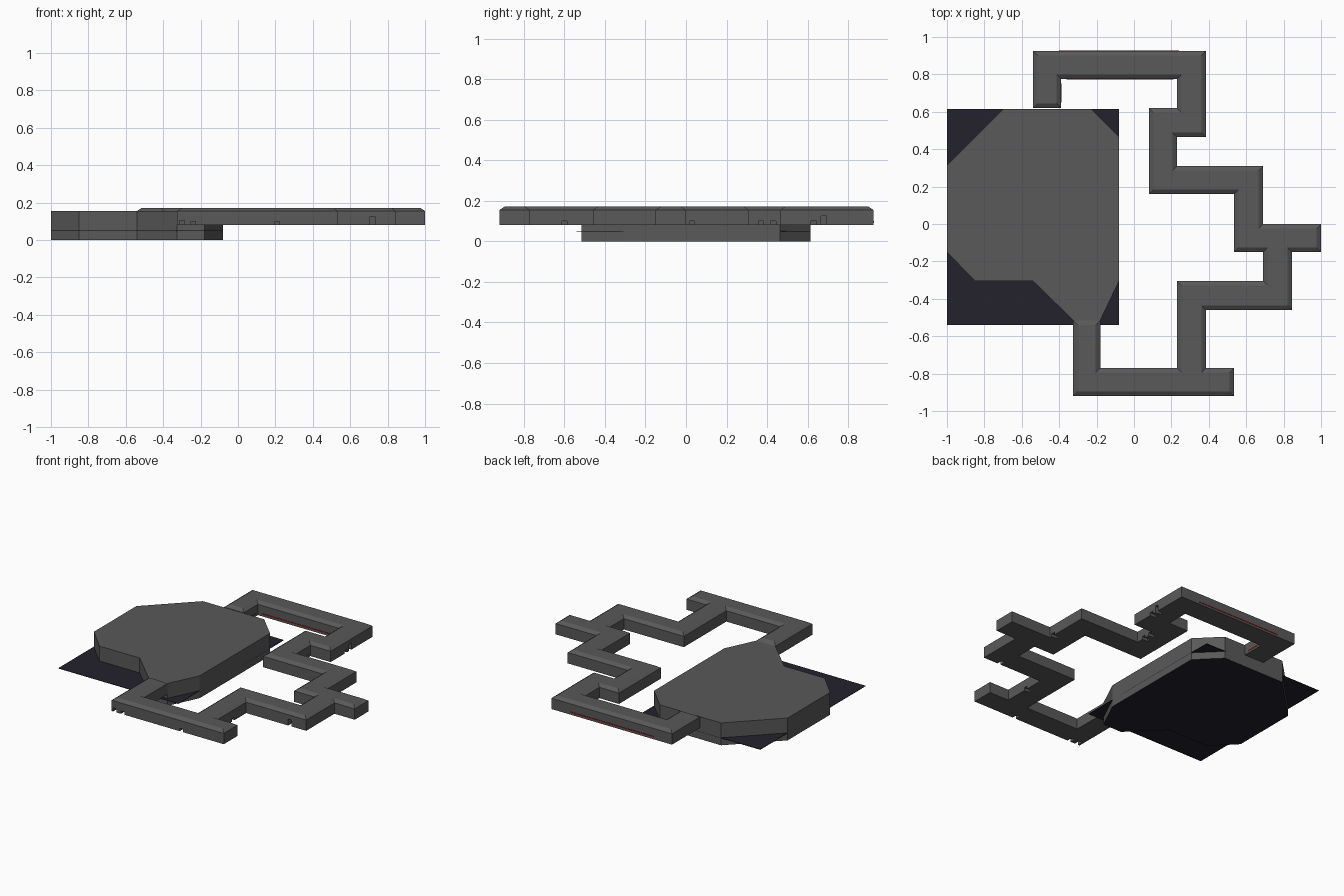
import bpy, bmesh
from mathutils import Vector

if "Cube" in bpy.data.objects:
    bpy.data.objects.remove(bpy.data.objects["Cube"])


def material(name, rgb):
    m = bpy.data.materials.new(name)
    m.diffuse_color = (*rgb, 1)
    m.use_nodes = True
    m.node_tree.nodes["Principled BSDF"].inputs["Base Color"].default_value = m.diffuse_color
    return m


GREY = material("hull grey", (0.1, 0.1, 0.1))
NAVY = material("dark navy", (0.017, 0.016, 0.026))
RED = material("dark red", (0.25, 0.012, 0.012))


def finish(name, bm, mats):
    bmesh.ops.recalc_face_normals(bm, faces=bm.faces)
    me = bpy.data.meshes.new(name)
    bm.to_mesh(me)
    bm.free()
    for m in mats:
        me.materials.append(m)
    ob = bpy.data.objects.new(name, me)
    bpy.context.collection.objects.link(ob)
    return ob


def inset(pts, d):
    """Shrink a counter-clockwise outline with square corners by d."""
    out = []
    for i, p in enumerate(pts):
        p = Vector(p)
        a = (p - Vector(pts[i - 1])).normalized()
        b = (Vector(pts[(i + 1) % len(pts)]) - p).normalized()
        out.append(p + d * Vector((-a.y - b.y, a.x + b.x)))
    return out


def loft(rings):
    """Solid through (outline, height) rings."""
    bm = bmesh.new()
    loops = [[bm.verts.new((p[0], p[1], z)) for p in pts] for pts, z in rings]
    for lo, hi in zip(loops, loops[1:]):
        n = len(lo)
        for i in range(n):
            j = (i + 1) % n
            bm.faces.new((lo[i], lo[j], hi[j], hi[i]))
    bm.faces.new(loops[0][::-1])
    bm.faces.new(loops[-1])
    return bm


def add_box(bm, x0, x1, y0, y1, z0, z1):
    vs = bmesh.ops.create_cube(bm, size=1)["verts"]
    for v in vs:
        v.co = ((x0 + x1) / 2 + v.co.x * (x1 - x0),
                (y0 + y1) / 2 + v.co.y * (y1 - y0),
                (z0 + z1) / 2 + v.co.z * (z1 - z0))


# Main room: angular slab with a dark underside
room = [(-1, -0.15), (-0.85, -0.305), (-0.54, -0.305), (-0.325, -0.515),
        (-0.18, -0.515), (-0.08, -0.305), (-0.08, 0.465), (-0.23, 0.615),
        (-0.70, 0.615), (-1, 0.315)]
bm = loft([(room, 0), (room, 0.155)])
bm.normal_update()
for f in bm.faces:
    f.material_index = 1 if f.normal.z < -0.5 else 0
finish("main_room", bm, [GREY, NAVY])

# Dark rectangular sheet passing through the room
bm = bmesh.new()
add_box(bm, -1, -0.08, -0.54, 0.615, 0.049, 0.052)
finish("floor_sheet", bm, [NAVY])

# Winding corridor: one outline, walls, then a sloped roof edge
path = [(-0.325, -0.515), (-0.325, -0.92), (0.535, -0.92), (0.535, -0.77),
        (0.385, -0.77), (0.385, -0.46), (0.845, -0.46), (0.845, -0.15),
        (1, -0.15), (1, 0), (0.69, 0), (0.69, 0.31), (0.23, 0.31),
        (0.23, 0.465), (0.385, 0.465), (0.385, 0.925), (-0.54, 0.925),
        (-0.54, 0.62), (-0.39, 0.62), (-0.39, 0.775), (0.23, 0.775),
        (0.23, 0.62), (0.08, 0.62), (0.08, 0.16), (0.535, 0.16),
        (0.535, -0.15), (0.69, -0.15), (0.69, -0.305), (0.23, -0.305),
        (0.23, -0.77), (-0.18, -0.77), (-0.18, -0.515)]
corridor = finish("corridor", loft([(path, 0.08), (path, 0.155),
                                    (inset(path, 0.025), 0.172)]), [GREY])

# Small broken notches along the bottom of the corridor walls
bm = bmesh.new()
D = 0.04
for x, y, h in ((-0.30, -0.92, 0.025), (-0.24, -0.92, 0.02),
                (0.21, -0.92, 0.02), (0.72, -0.46, 0.045)):
    add_box(bm, x - 0.013, x + 0.013, y - 0.01, y + D, 0.07, 0.08 + h)
for x, y, h in ((0.385, -0.60, 0.02), (0.69, 0.03, 0.02), (0.23, 0.37, 0.02),
                (0.23, 0.43, 0.02), (0.385, 0.63, 0.02), (0.385, 0.68, 0.045)):
    add_box(bm, x - D, x + 0.01, y - 0.013, y + 0.013, 0.07, 0.08 + h)
cutter = finish("notch_cutter", bm, [GREY])
cutter.hide_render = True
cutter.hide_set(True)
mod = corridor.modifiers.new("notches", "BOOLEAN")
mod.operation = "DIFFERENCE"
mod.solver = "EXACT"
mod.object = cutter

# Thin red strips low on the back corridor walls
bm = bmesh.new()
add_box(bm, -0.40, 0.24, 0.924, 0.927, 0.094, 0.101)
add_box(bm, -0.36, 0.21, 0.773, 0.776, 0.094, 0.101)
add_box(bm, -0.391, -0.388, 0.65, 0.75, 0.094, 0.101)
finish("red_strips", bm, [RED])
